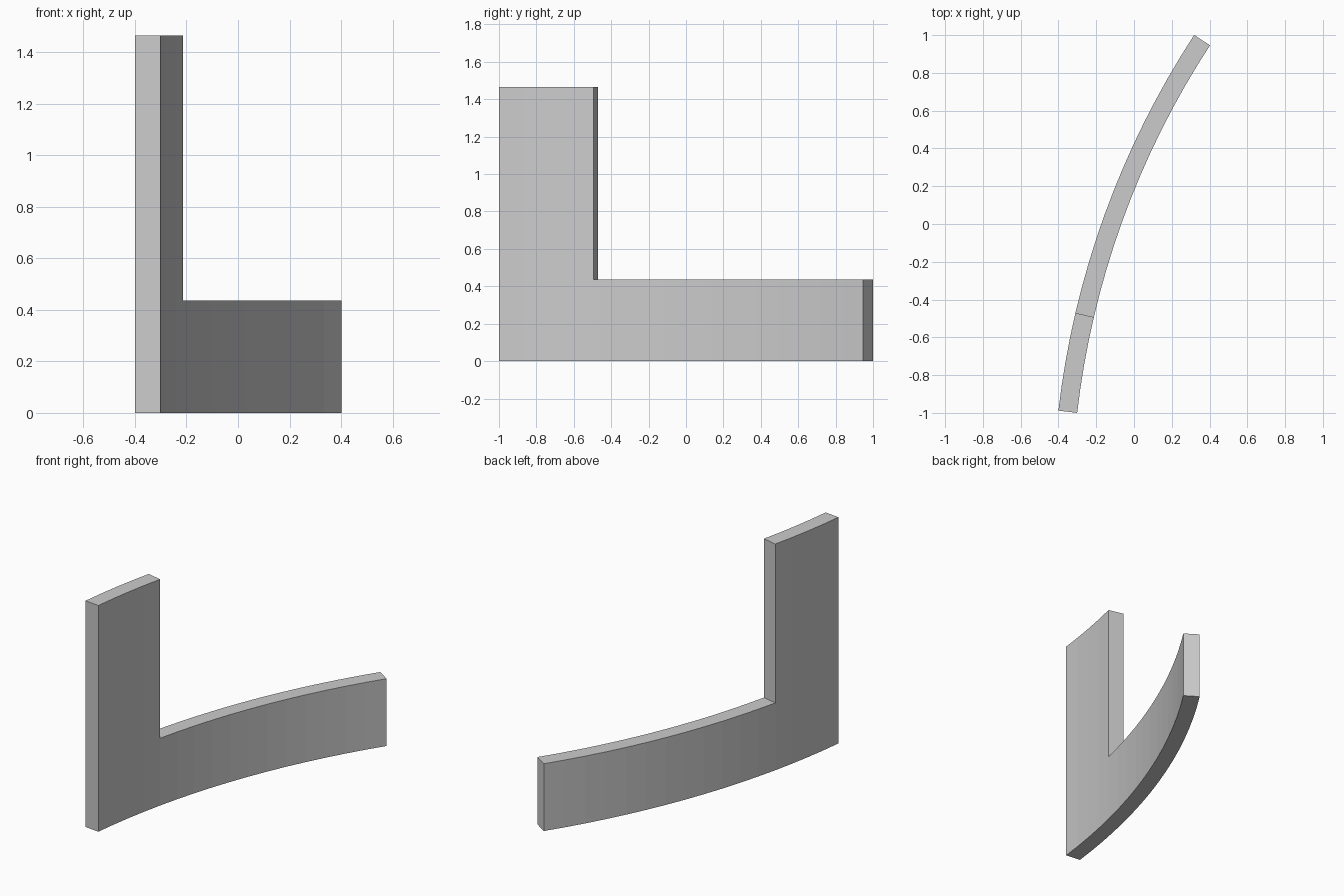
import bpy, bmesh
from math import cos, sin, radians

cube = bpy.data.objects.get("Cube")
if cube:
    bpy.data.objects.remove(cube, do_unlink=True)

# Plan of the wall: an arc band, tall at its front end
CENTRE_X, CENTRE_Y = 4.182, -1.52
OUTER, INNER = 4.613, 4.513
START, SPLIT, END = 6.62, 13.15, 33.12
LOW, HIGH = 0.436, 1.465
TALL_STEPS, LOW_STEPS = 4, 12


def arc_point(radius, degrees):
    a = radians(degrees)
    return CENTRE_X - radius * cos(a), CENTRE_Y + radius * sin(a), 0


def extrude_up(bm, faces, height):
    result = bmesh.ops.extrude_face_region(bm, geom=faces)["geom"]
    verts = [g for g in result if isinstance(g, bmesh.types.BMVert)]
    bmesh.ops.translate(bm, verts=verts, vec=(0, 0, height))
    return [g for g in result if isinstance(g, bmesh.types.BMFace)]


angles = [START + (SPLIT - START) * i / TALL_STEPS for i in range(TALL_STEPS)]
angles += [SPLIT + (END - SPLIT) * i / LOW_STEPS for i in range(LOW_STEPS + 1)]

# Curved footprint
bm = bmesh.new()
pairs = [[bm.verts.new(arc_point(r, a)) for r in (OUTER, INNER)] for a in angles]
strip = [bm.faces.new((p[0], p[1], q[1], q[0])) for p, q in zip(pairs, pairs[1:])]

# Low wall, keeping the footprint as its underside
base = bmesh.ops.duplicate(bm, geom=strip)["geom"]
top = extrude_up(bm, strip, LOW)
bmesh.ops.remove_doubles(bm, verts=bm.verts, dist=0.0001)

# Upright panel raised from the front end of the low wall
split_y = arc_point(OUTER, SPLIT)[1]
tall = [f for f in bm.faces
        if all(abs(v.co.z - LOW) < 0.001 for v in f.verts)
        and f.calc_center_median().y < split_y - 0.02]
raised = extrude_up(bm, tall, HIGH - LOW)
leftover = [f for f in tall if f.is_valid]
if leftover:
    bmesh.ops.delete(bm, geom=leftover, context="FACES")
bmesh.ops.recalc_face_normals(bm, faces=bm.faces)

mesh = bpy.data.meshes.new("curved_wall")
bm.to_mesh(mesh)
bm.free()
wall = bpy.data.objects.new("curved_wall", mesh)
bpy.context.collection.objects.link(wall)

# Plain grey finish
grey = bpy.data.materials.new("light_grey")
grey.use_nodes = True
colour = (0.6, 0.6, 0.6, 1)
grey.diffuse_color = colour
grey.node_tree.nodes["Principled BSDF"].inputs["Base Color"].default_value = colour
mesh.materials.append(grey)
